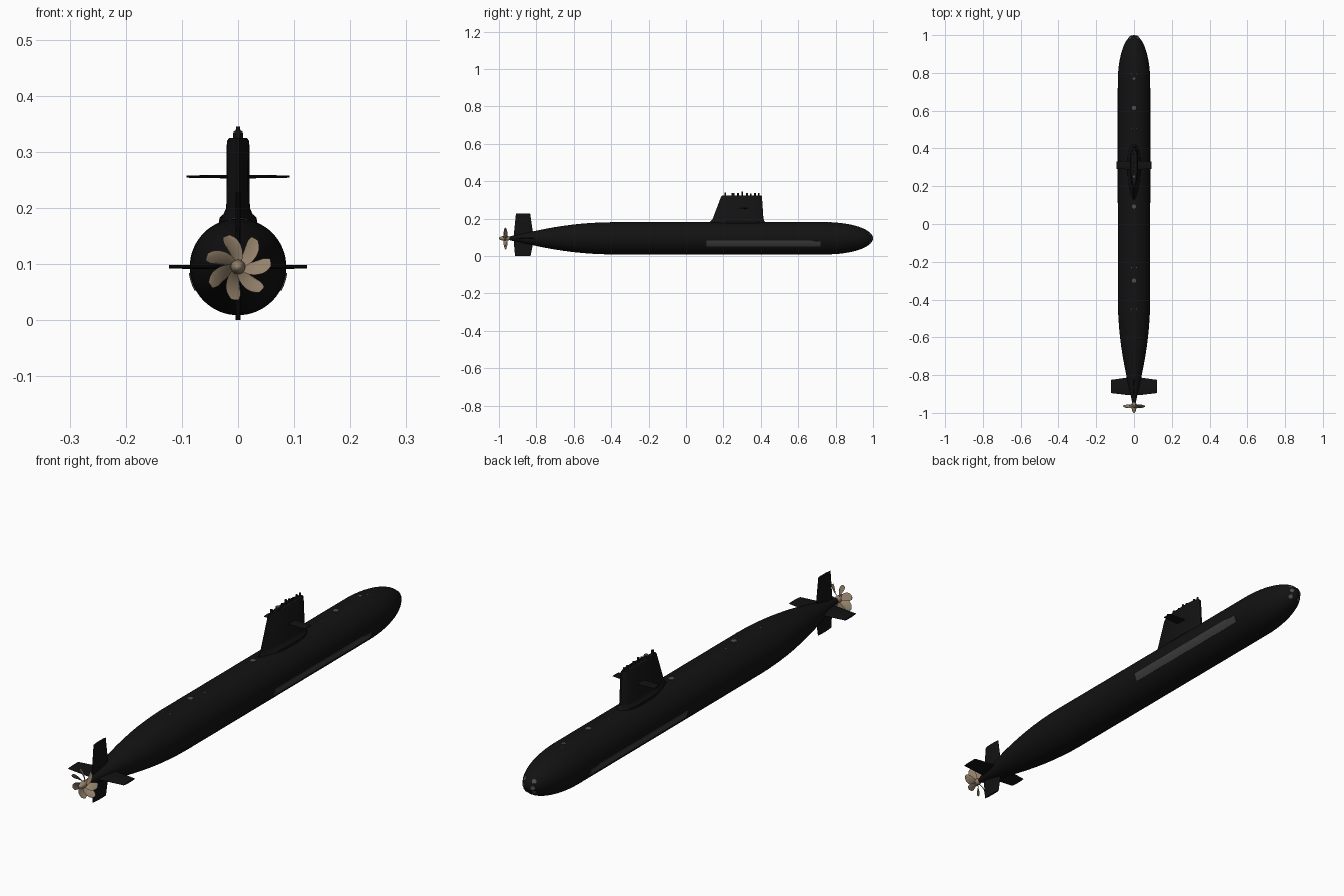
import bpy, bmesh, math
from mathutils import Vector

if "Cube" in bpy.data.objects:
    bpy.data.objects.remove(bpy.data.objects["Cube"])

CZ, R = 0.095, 0.086          # hull axis height and radius


def material(name, rgb):
    m = bpy.data.materials.new(name)
    m.diffuse_color = (*rgb, 1)
    m.use_nodes = True
    m.node_tree.nodes["Principled BSDF"].inputs["Base Color"].default_value = m.diffuse_color
    return m


BLACK = material("hull black", (0.006, 0.006, 0.006))
GREY = material("array grey", (0.045, 0.045, 0.046))
LIGHT = material("hatch grey", (0.08, 0.08, 0.08))
BRONZE = material("propeller bronze", (0.30, 0.225, 0.15))


def finish(name, bm, mat, angle=35):
    bmesh.ops.recalc_face_normals(bm, faces=bm.faces)
    me = bpy.data.meshes.new(name)
    bm.to_mesh(me)
    bm.free()
    me.materials.append(mat)
    ob = bpy.data.objects.new(name, me)
    bpy.context.collection.objects.link(ob)
    bpy.ops.object.select_all(action='DESELECT')
    ob.select_set(True)
    bpy.context.view_layer.objects.active = ob
    bpy.ops.object.shade_smooth_by_angle(angle=math.radians(angle))
    return ob


def loft(bm, rings):
    """Skin closed rings of points and cap both ends."""
    vs = [[bm.verts.new(p) for p in r] for r in rings]
    n = len(vs[0])
    for a, b in zip(vs, vs[1:]):
        for i in range(n):
            j = (i + 1) % n
            bm.faces.new((a[i], a[j], b[j], b[i]))
    bm.faces.new(vs[0])
    bm.faces.new(vs[-1][::-1])


def lathe(name, profile, mat, seg=64):
    """Revolve (y, radius) pairs about the hull axis."""
    bm = bmesh.new()
    loft(bm, [[(r * math.cos(2 * math.pi * i / seg), y, CZ + r * math.sin(2 * math.pi * i / seg))
               for i in range(seg)] for y, r in profile])
    return finish(name, bm, mat)


def foil(aft, fore, half, n=14):
    """Foil outline as (y, offset): round nose, tapered tail."""
    def width(s):
        if s < 0.3:
            return math.sqrt(max(0.0, 1 - (1 - s / 0.3) ** 2))
        return 1 if s < 0.5 else 1 - 0.92 * ((s - 0.5) / 0.5) ** 2
    side = []
    for i in range(n + 1):
        s = 0.004 + 0.996 * (i / n) ** 1.5
        side.append((fore + (aft - fore) * s, half * width(s)))
    return side + [(y, -w) for y, w in reversed(side)]


def foil_loft(name, levels, mat, vertical, z=0):
    """Levels are (span position, aft y, fore y, half thickness)."""
    bm = bmesh.new()
    loft(bm, [[(w, y, h) if vertical else (h, y, z + w) for y, w in foil(a, f, t)]
              for h, a, f, t in levels])
    return finish(name, bm, mat)


def disc(name, pos, direction, r, depth, mat, seg=20):
    bm = bmesh.new()
    bmesh.ops.create_cone(bm, cap_ends=True, segments=seg, radius1=r, radius2=r, depth=depth)
    rot = Vector(direction).to_track_quat('Z', 'Y').to_matrix()
    bmesh.ops.rotate(bm, matrix=rot, verts=bm.verts)
    bmesh.ops.translate(bm, vec=Vector(pos), verts=bm.verts)
    return finish(name, bm, mat)


# Hull: tapered stern, parallel middle, elliptical bow
stern = [(-0.947, 0.009), (-0.93, 0.013), (-0.9, 0.019), (-0.85, 0.030), (-0.8, 0.041), (-0.75, 0.051),
         (-0.7, 0.060), (-0.65, 0.0675), (-0.6, 0.074), (-0.55, 0.079), (-0.5, 0.0825), (-0.45, 0.085), (-0.4, R)]
bow = []
for i in range(17):
    a = math.pi / 2 * i / 16
    bow.append((0.75 + 0.25 * math.sin(a), max(0.0008, R * math.cos(a))))
lathe("hull", stern + bow, BLACK)

# Sail with flared foot
foil_loft("sail", [(0.16, 0.122, 0.427, 0.036), (0.183, 0.127, 0.424, 0.033), (0.189, 0.135, 0.419, 0.026),
                   (0.2, 0.143, 0.415, 0.021), (0.319, 0.188, 0.407, 0.02), (0.325, 0.194, 0.402, 0.016)],
          BLACK, True)

# Sail planes, stern planes and rudder
foil_loft("sail_planes", [(-0.092, 0.292, 0.33, 0.002), (-0.03, 0.289, 0.335, 0.003), (0.03, 0.289, 0.335, 0.003),
                          (0.092, 0.292, 0.33, 0.002)], BLACK, False, 0.256)
foil_loft("stern_planes", [(-0.123, -0.895, -0.825, 0.003), (-0.03, -0.906, -0.812, 0.004),
                           (0.03, -0.906, -0.812, 0.004), (0.123, -0.895, -0.825, 0.003)], BLACK, False, CZ)
foil_loft("rudder", [(0.0, -0.914, -0.831, 0.004), (0.07, -0.92, -0.817, 0.005), (0.12, -0.92, -0.817, 0.005),
                     (0.228, -0.909, -0.833, 0.004)], BLACK, True)

# Flank arrays: curved plates on both sides
for side, label in ((1, "right"), (-1, "left")):
    bm = bmesh.new()
    rings = []
    for y, top in ((0.11, -7), (0.66, -7), (0.68, -10), (0.72, -11)):
        angs = [math.radians(-29 + (top + 29) * k / 5) for k in range(6)]
        outer = [(side * 0.0882 * math.cos(a), y, CZ + 0.0882 * math.sin(a)) for a in angs]
        inner = [(side * 0.083 * math.cos(a), y, CZ + 0.083 * math.sin(a)) for a in reversed(angs)]
        rings.append(outer + inner)
    loft(bm, rings)
    finish("flank_array_" + label, bm, GREY)

# Deck hatches and small fittings
for y, r in ((0.77, 0.007), (0.615, 0.011), (0.093, 0.011), (-0.3, 0.011)):
    disc("deck_hatch", (0, y, CZ + R - 0.0015 if y < 0.76 else CZ + R - 0.002), (0, 0, 1), r, 0.005, LIGHT)
for y in (0.795, 0.505, -0.23, -0.45):
    rad = R if y < 0.75 and y > -0.4 else (0.085 if y < 0 else 0.0846)
    for x in (-0.014, 0.014):
        n = Vector((x, 0, math.sqrt(rad * rad - x * x)))
        disc("deck_fitting", n + Vector((0, y, CZ)), n, 0.003, 0.003, LIGHT, 10)

# Torpedo tube doors on the bow
for x in (-0.02, 0.02):
    for dz in (-0.022, 0.0, 0.022):
        y = 0.25 * math.sqrt(1 - (x * x + dz * dz) / R ** 2)
        n = Vector((x / R ** 2, y / 0.0625, dz / R ** 2))
        disc("tube_door", (x, 0.75 + y, CZ + dz), n, 0.0085, 0.003, LIGHT)

# Masts on the sail top
for y, r, top in ((0.21, 0.005, 0.340), (0.278, 0.005, 0.338), (0.301, 0.004, 0.345), (0.326, 0.006, 0.338),
                  (0.347, 0.004, 0.335), (0.369, 0.005, 0.338), (0.39, 0.004, 0.338)):
    disc("mast", (0, y, (top + 0.31) / 2), (0, 0, 1), r, top - 0.31, BLACK, 14)
disc("mast_base", (0, 0.251, 0.323), (0, 0, 1), 0.009, 0.022, BLACK)
disc("sail_hatch", (0, 0.251, 0.335), (0, 0, 1), 0.008, 0.004, LIGHT)

# Propeller hub
lathe("propeller_hub", [(-1.0, 0.001), (-0.998, 0.005), (-0.993, 0.008), (-0.985, 0.011), (-0.972, 0.013),
                        (-0.955, 0.013), (-0.945, 0.010)], BRONZE, 28)

# Seven skewed, pitched propeller blades
bm = bmesh.new()
NU, NV = 10, 6
for k in range(7):
    base = math.radians(-14 + k * 360 / 7)
    rings = []
    for i in range(NU + 1):
        u = i / NU
        rad = 0.009 + 0.05 * u
        chord = 0.0075 + 0.0085 * math.sin(math.pi * min(1, 0.1 + 0.75 * u))
        if u > 0.85:
            chord *= 1 - 2.5 * (u - 0.85)
        pitch = math.radians(52 - 30 * u)
        ring = []
        for t in (1, -1):
            for j in range(NV + 1):
                v = (-1 + 2 * j / NV) * t
                a = base + 0.38 * u + v * chord * math.cos(pitch) / rad
                y = -0.965 + v * chord * math.sin(pitch) + t * 0.0012 * (1.15 - v * v)
                ring.append((rad * math.cos(a), y, CZ + rad * math.sin(a)))
        rings.append(ring)
    loft(bm, rings)
finish("propeller_blades", bm, BRONZE, 50)
